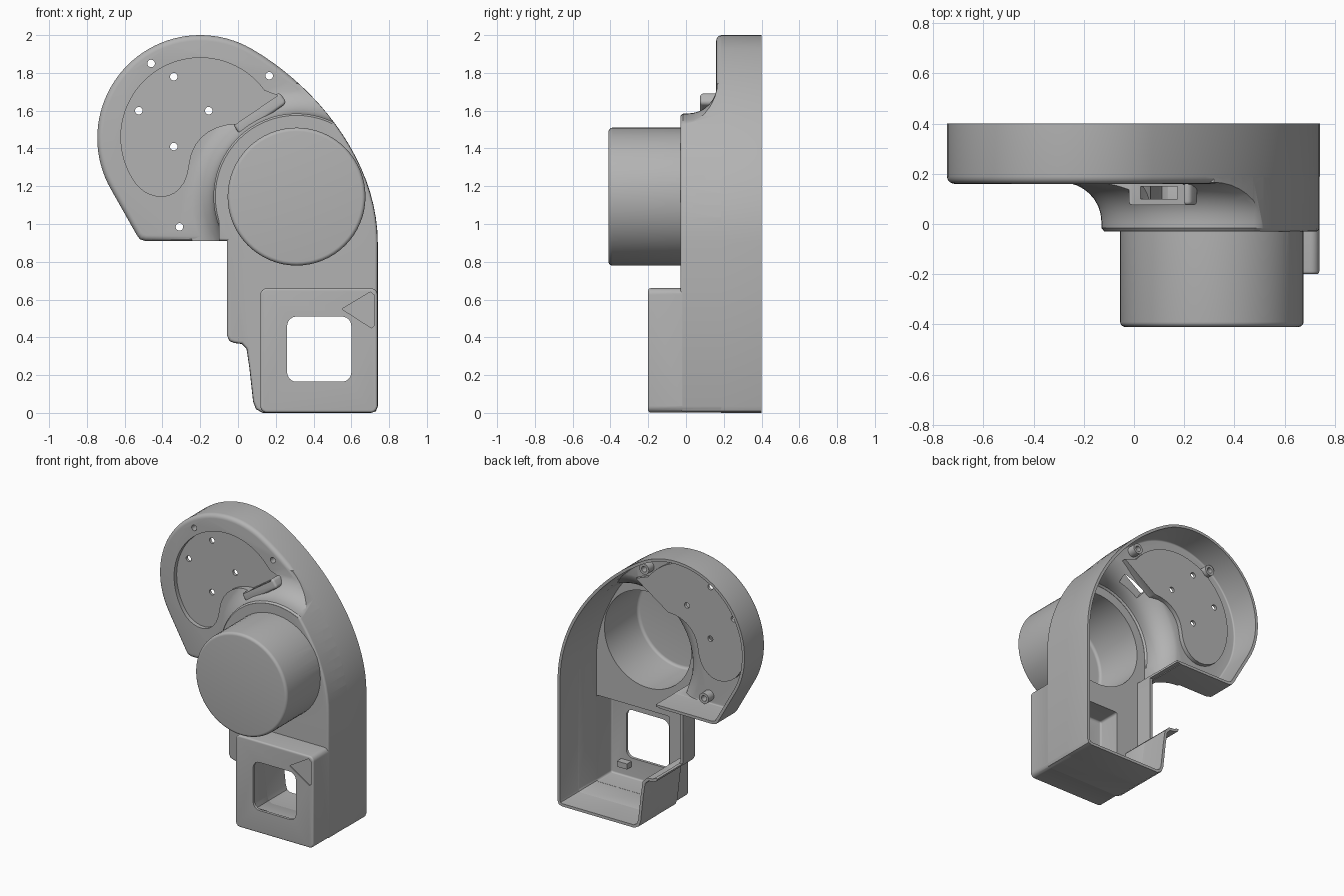
import bpy, bmesh, math
from mathutils import Vector
from mathutils.geometry import interpolate_bezier

cube = bpy.data.objects.get("Cube")
if cube:
    bpy.data.objects.remove(cube, do_unlink=True)

GREY = bpy.data.materials.new("plain grey")
GREY.use_nodes = True
GREY.diffuse_color = (0.45, 0.45, 0.45, 1)
GREY.node_tree.nodes["Principled BSDF"].inputs["Base Color"].default_value = (0.45, 0.45, 0.45, 1)

WALL = 0.02
BACK = 0.4
DRUM = (0.31, 1.145)


def arc(c, r, a0, a1, n):
    angles = [math.radians(a0 + (a1 - a0) * i / n) for i in range(n + 1)]
    return [(c[0] + r * math.cos(a), c[1] + r * math.sin(a)) for a in angles]


def bezier(n, *knots):
    return [tuple(p) for p in interpolate_bezier(*[Vector(k) for k in knots], n)]


def circle(c, r, n=64):
    return arc(c, r, 0, 360, n)[:-1]


def rect(x0, x1, z0, z1, r=0.0):
    if r == 0:
        return [(x0, z0), (x1, z0), (x1, z1), (x0, z1)]
    corners = ((x1 - r, z1 - r, 0), (x0 + r, z1 - r, 90), (x0 + r, z0 + r, 180), (x1 - r, z0 + r, 270))
    return [p for x, z, a in corners for p in arc((x, z), r, a, a + 90, 6)]


def inset(pts, d):
    """Move a counter-clockwise outline inwards by d with mitred corners."""
    out = []
    for i, p in enumerate(pts):
        p = Vector(p)
        e0 = (p - Vector(pts[i - 1])).normalized()
        e1 = (Vector(pts[(i + 1) % len(pts)]) - p).normalized()
        n0, n1 = Vector((-e0.y, e0.x)), Vector((-e1.y, e1.x))
        out.append(p + (n0 + n1) * d / (1 + n0.dot(n1)))
    return out


def loft(name, rings):
    """Close a stack of equal rings of (x, y, z) points into a solid."""
    bm = bmesh.new()
    loops = [[bm.verts.new(p) for p in ring] for ring in rings]
    for a, b in zip(loops, loops[1:]):
        for i in range(len(a)):
            j = (i + 1) % len(a)
            bm.faces.new((a[i], a[j], b[j], b[i]))
    bm.faces.new(loops[0])
    bm.faces.new(loops[-1])
    bmesh.ops.recalc_face_normals(bm, faces=bm.faces)
    mesh = bpy.data.meshes.new(name)
    bm.to_mesh(mesh)
    bm.free()
    ob = bpy.data.objects.new(name, mesh)
    bpy.context.collection.objects.link(ob)
    mesh.materials.append(GREY)
    return ob


def slab(name, pts, y0, y1, r=0.0):
    """Extrude an outline along y, with its front edge rounded by r."""
    levels = [(0, y0)]
    if r:
        turns = [math.pi / 2 * i / 5 for i in range(6)]
        levels = [(r * (1 - math.sin(t)), y0 + r * (1 - math.cos(t))) for t in turns]
    levels.append((0, y1))
    return loft(name, [[(p[0], y, p[1]) for p in inset(pts, d)] for d, y in levels])


def combine(a, b, op):
    """Boolean b into a, trying the second solver if the first does nothing."""
    bpy.context.view_layer.objects.active = a
    for solver in ('MANIFOLD', 'EXACT'):
        count = len(a.data.vertices)
        mod = a.modifiers.new(op, 'BOOLEAN')
        mod.operation, mod.solver, mod.object = op, solver, b
        try:
            bpy.ops.object.modifier_apply(modifier=mod.name)
        except RuntimeError:
            a.modifiers.remove(mod)
        if len(a.data.vertices) != count:
            break
    bpy.data.objects.remove(b, do_unlink=True)
    return a


# Outline of the whole housing seen from the front
outline = arc((-0.2, 1.455), 0.545, 60, 210, 40)[1:]
outline += [(-0.535, 0.94), (-0.52, 0.92), (-0.49, 0.91), (-0.06, 0.91), (-0.06, 0.41),
            (-0.045, 0.38), (-0.02, 0.37), (0.02, 0.365), (0.045, 0.34), (0.06, 0.24),
            (0.08, 0.06), (0.095, 0.02), (0.13, 0), (0.705, 0), (0.731, 0.009), (0.74, 0.035)]
outline += bezier(20, (0.74, 0.9), (0.74, 1.33), (0.42, 1.726), (0.0725, 1.927))

# Crescent recess in the upper plate
recess = arc((-0.2, 1.46), 0.42, 36, 215, 40)
recess += bezier(12, (-0.544, 1.219), (-0.47, 1.115), (-0.28, 1.1), (-0.26, 1.32))[1:]
recess += bezier(8, (-0.26, 1.32), (-0.245, 1.45), (-0.14, 1.53), (-0.01, 1.53))[1:]
recess += [(0.21, 1.68)]


def flare(d, back):
    """Disc under the drum that sweeps out into the upper plate."""
    prof = [(0.43, -0.06), (0.43, -0.028), (0.44, -0.015)]
    prof += [(0.6 - 0.16 * math.cos(t), 0.01 + 0.156 * math.sin(t))
             for t in (math.pi / 2 * i / 8 for i in range(9))]
    prof.append((0.6, back))
    return loft("flare", [[(x, y + d, z) for x, z in circle(DRUM, r - d)] for r, y in prof])


def body(name, d, back):
    """Solid housing, shrunk by the wall thickness d."""
    solid = slab(name, inset(outline, d), 0.16 + d, back, 0.03 if d == 0 else 0.01)
    raised = flare(d, back + 0.02)
    combine(raised, slab("column", rect(-0.1, 0.8, -0.1, 1.14), -0.05 + d, back + 0.01), 'UNION')
    edge = 0.015 if d == 0 else 0
    combine(raised, slab("trim", inset(outline, d + 0.001), -0.03 + d, back - 0.001, edge), 'INTERSECT')
    combine(solid, raised, 'UNION')
    box = inset(rect(0.118, 0.738, 0.002, 0.66, 0.035), d)
    combine(solid, slab("box", box, -0.2 + d, back - 0.002, 0.012), 'UNION')
    return combine(solid, slab("drum", circle(DRUM, 0.365 - d), -0.41 + d, 0.1, 0.02), 'UNION')


def turned(c, half_len, half_wide, angle):
    """Rounded rectangle turned in the front plane."""
    ca, sa = math.cos(angle), math.sin(angle)
    pts = rect(-half_len, half_len, -half_wide, half_wide, half_wide * 0.6)
    return [(c[0] + x * ca - z * sa, c[1] + x * sa + z * ca) for x, z in pts]


# Outer form with the hood over the cable slot, recess and corner mark
SLOPE = math.atan2(0.15, 0.22)
housing = body("housing", 0, BACK)
combine(housing, slab("hood", turned((0.115, 1.585), 0.15, 0.035, SLOPE), 0.075, 0.22, 0.015), 'UNION')
combine(housing, slab("recess", recess, -0.1, 0.19), 'DIFFERENCE')
mark = [(0.55, 0.55), (0.705, 0.45), (0.72, 0.46), (0.72, 0.625), (0.7, 0.64)]
combine(housing, slab("corner_mark", mark, -0.25, -0.192), 'DIFFERENCE')

# Hollow inside, open at the back
cavity = body("cavity", WALL, BACK + 0.01)
combine(cavity, slab("recess_wall", inset(recess, -WALL), -0.15, 0.21), 'DIFFERENCE')
combine(housing, cavity, 'DIFFERENCE')

# Window and side cable gap
combine(housing, slab("window", rect(0.26, 0.6, 0.165, 0.51, 0.05), -0.3, -0.1), 'DIFFERENCE')
combine(housing, slab("gap", rect(-0.07, 0.0, 0.4, 0.915), 0.12, 0.45), 'DIFFERENCE')

# Screw bosses inside, screw holes, and the slot under the hood
screws = [(-0.46, 1.85), (0.165, 1.785), (-0.31, 0.985)]
for c in screws:
    combine(housing, slab("boss", circle(c, 0.038, 24), 0.17, 0.24), 'UNION')
for c in screws + [(-0.34, 1.78), (-0.525, 1.6), (-0.155, 1.6), (-0.34, 1.41)]:
    combine(housing, slab("hole", circle(c, 0.02, 20), 0.1, 0.3), 'DIFFERENCE')
combine(housing, slab("slot", turned((0.11, 1.59), 0.09, 0.09, SLOPE), 0.1, 0.15), 'DIFFERENCE')

# Small clips inside the box
clips = [slab("clip_%d" % i, rect(x, x + 0.08, 0.1, 0.14), -0.185, -0.13)
         for i, x in enumerate((0.24, 0.56))]

for ob in [housing] + clips:
    bpy.ops.object.select_all(action='DESELECT')
    ob.select_set(True)
    bpy.context.view_layer.objects.active = ob
    bpy.ops.object.shade_smooth_by_angle(angle=math.radians(32))
